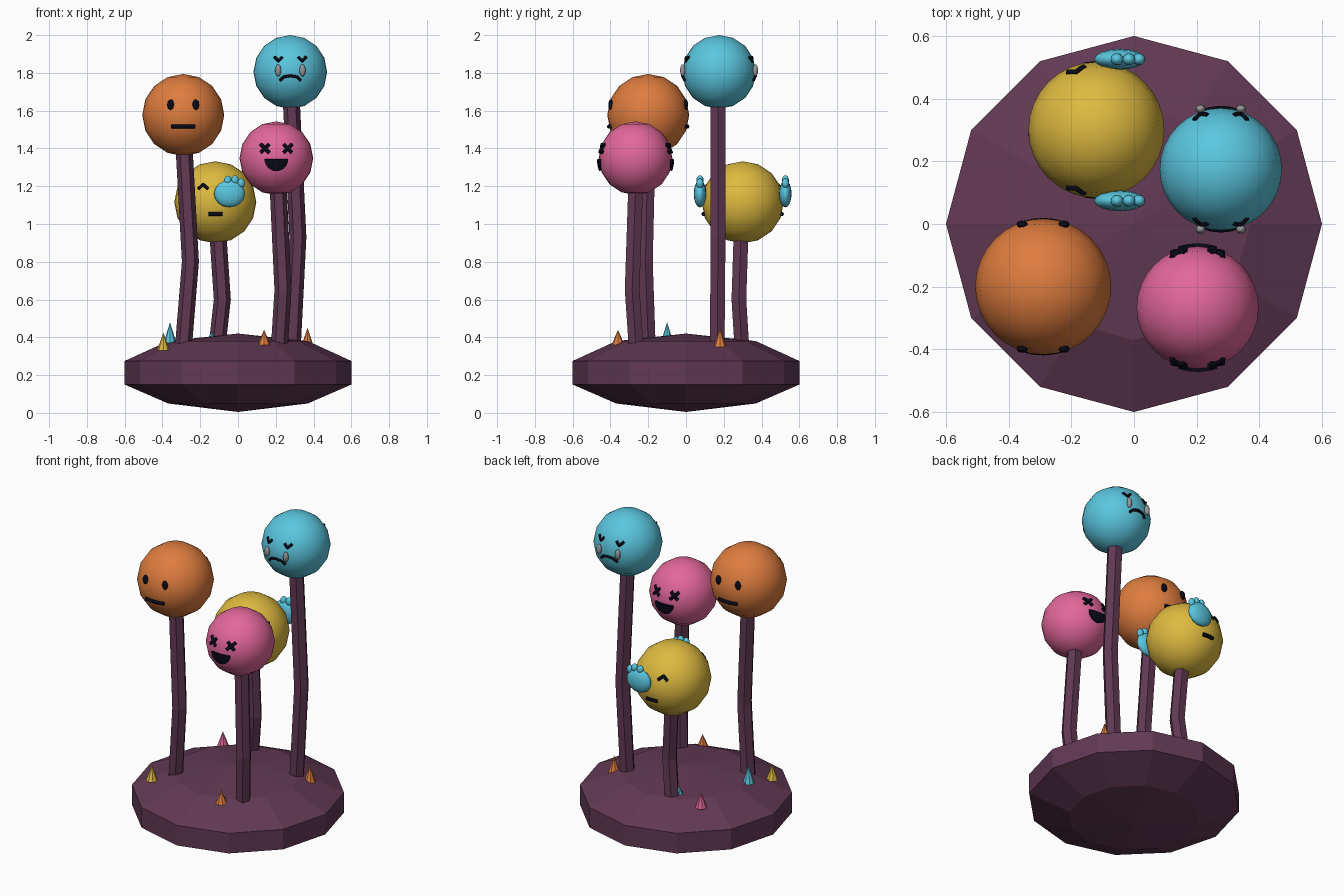
import bpy, bmesh, math
from mathutils import Vector, Matrix

cube = bpy.data.objects.get("Cube")
if cube:
    bpy.data.objects.remove(cube, do_unlink=True)


def material(name, rgb):
    lin = [((c / 255 + 0.055) / 1.055) ** 2.4 if c > 10 else c / 255 / 12.92 for c in rgb]
    m = bpy.data.materials.new(name)
    m.use_nodes = True
    m.diffuse_color = (*lin, 1)
    bsdf = next(n for n in m.node_tree.nodes if n.type == 'BSDF_PRINCIPLED')
    bsdf.inputs["Base Color"].default_value = (*lin, 1)
    return m


PLUM = material("plum", (98, 57, 84))
ORANGE = material("orange", (222, 124, 62))
PINK = material("pink", (226, 103, 153))
YELLOW = material("yellow", (222, 186, 64))
CYAN = material("cyan", (90, 198, 223))
INK = material("ink", (10, 10, 24))
GREY = material("tear_grey", (152, 152, 156))


def finish(name, bm, mat, smooth=False):
    bmesh.ops.recalc_face_normals(bm, faces=bm.faces[:])
    for f in bm.faces:
        f.smooth = smooth
    me = bpy.data.meshes.new(name)
    bm.to_mesh(me)
    bm.free()
    me.materials.append(mat)
    ob = bpy.data.objects.new(name, me)
    bpy.context.collection.objects.link(ob)
    return ob


def ellipsoid(name, centre, radii, mat, seg=16, rings=8):
    bm = bmesh.new()
    m = Matrix.Translation(centre) @ Matrix.Diagonal((*radii, 1))
    bmesh.ops.create_uvsphere(bm, u_segments=seg, v_segments=rings, radius=1, matrix=m)
    return finish(name, bm, mat, True)


def loft(name, rings, sides, mat):
    """Skin a stack of (centre, radius) rings and cap both ends."""
    bm = bmesh.new()
    loops = []
    for c, r in rings:
        angles = [math.tau * i / sides for i in range(sides)]
        loops.append([bm.verts.new(Vector(c) + Vector((r * math.cos(a), r * math.sin(a), 0)))
                      for a in angles])
    for lo, hi in zip(loops, loops[1:]):
        for i in range(sides):
            j = (i + 1) % sides
            bm.faces.new((lo[i], lo[j], hi[j], hi[i]))
    for loop, (c, r), in ((loops[0], rings[0]), (loops[-1], rings[-1])):
        bm.faces.new(loop)
    bmesh.ops.remove_doubles(bm, verts=bm.verts[:], dist=1e-5)
    return finish(name, bm, mat)


def on_ball(ball, side, u, v, lift=0.0):
    """Point on the ball at offset u across and v up, on the front (-1) or back (1)."""
    c, r = ball
    y = math.sqrt(max(r * r - u * u - v * v, 0)) * side
    d = Vector((u, y, v))
    return Vector(c) + d * ((r + lift) / r)


def stroke(name, ball, side, pts, width=0.010):
    """Thick drawn line that hugs the ball."""
    path = []
    for (a, b), (c, d) in zip(pts, pts[1:]):
        path += [(a + (c - a) * t / 4, b + (d - b) * t / 4) for t in range(4)]
    path.append(pts[-1])
    cu = bpy.data.curves.new(name, 'CURVE')
    cu.dimensions = '3D'
    cu.bevel_depth = width
    cu.bevel_resolution = 1
    cu.use_fill_caps = True
    sp = cu.splines.new('POLY')
    sp.points.add(len(path) - 1)
    for p, (u, v) in zip(sp.points, path):
        p.co = (*on_ball(ball, side, u, v), 1)
    tmp = bpy.data.objects.new(name + "_path", cu)
    bpy.context.collection.objects.link(tmp)
    dg = bpy.context.evaluated_depsgraph_get()
    me = bpy.data.meshes.new_from_object(tmp.evaluated_get(dg))
    bpy.data.objects.remove(tmp, do_unlink=True)
    me.materials.clear()
    me.materials.append(INK)
    bpy.context.collection.objects.link(bpy.data.objects.new(name, me))


def open_mouth(name, ball, side, radius, drop):
    """Half-disc mouth curved over the ball."""
    bm = bmesh.new()
    n = 12
    rows = []
    for k in range(5):
        s = radius * k / 4
        rows.append([bm.verts.new(on_ball(ball, side, s * math.cos(a), drop - s * math.sin(a), 0.004))
                     for a in (math.pi * i / n for i in range(n + 1))])
    for lo, hi in zip(rows, rows[1:]):
        for i in range(n):
            bm.faces.new((lo[i], lo[i + 1], hi[i + 1], hi[i]))
    bmesh.ops.remove_doubles(bm, verts=bm.verts[:], dist=1e-5)
    ob = finish(name, bm, INK)
    mod = ob.modifiers.new("thickness", 'SOLIDIFY')
    mod.thickness = 0.012
    mod.offset = 0


# Faceted base
loft("base", [((0, 0, z), r) for r, z in
              ((0, 0.005), (0.37, 0.05), (0.6, 0.15), (0.6, 0.275), (0.37, 0.38), (0, 0.42))], 12, PLUM)

# Balls: centre, radius
orange = ((-0.29, -0.2, 1.577), 0.217)
pink = ((0.203, -0.267, 1.348), 0.195)
yellow = ((-0.12, 0.3, 1.115), 0.217)
cyan = ((0.277, 0.175, 1.805), 0.195)
for name, (c, r), mat in (("orange", orange, ORANGE), ("pink", pink, PINK),
                          ("yellow", yellow, YELLOW), ("cyan", cyan, CYAN)):
    ellipsoid(name + "_ball", c, (r, r, r), mat, 32, 8)

# Bent hexagonal stems: bottom, bend, top
stems = {
    "orange_stem": ((-0.288, -0.2, 0.36), (-0.252, -0.215, 0.8), (-0.288, -0.2, 1.45)),
    "pink_stem": ((0.22, -0.265, 0.36), (0.238, -0.285, 0.65), (0.21, -0.265, 1.25)),
    "yellow_stem": ((-0.11, 0.295, 0.36), (-0.083, 0.28, 0.6), (-0.11, 0.293, 1.0)),
    "cyan_stem": ((0.288, 0.165, 0.36), (0.317, 0.17, 0.93), (0.28, 0.17, 1.7)),
}
for name, pts in stems.items():
    loft(name, [(p, 0.045) for p in pts], 6, PLUM)

# Small spikes on the base: x, y, bottom, tip
spikes = ((-0.36, -0.1, 0.37, 0.48, CYAN), (-0.395, -0.283, 0.33, 0.425, YELLOW),
          (0.138, -0.36, 0.36, 0.44, ORANGE), (0.368, 0.18, 0.35, 0.45, ORANGE),
          (-0.305, 0.287, 0.35, 0.44, PINK), (-0.14, 0.27, 0.36, 0.435, CYAN))
for i, (x, y, z0, z1, mat) in enumerate(spikes):
    loft(f"spike_{i + 1}", [((x, y, z0), 0.034), ((x, y, z1), 0)], 8, mat)

# Faces, the same on the front and the back
for side, tag in ((-1, "front"), (1, "back")):
    for s, lr in ((-1, "right"), (1, "left")):
        # Orange: oval eyes
        ellipsoid(f"{tag}_orange_eye_{lr}", on_ball(orange, side, s * 0.067, 0.055),
                  (0.018, 0.012, 0.028), INK, 12, 8)
        # Pink: crossed eyes
        for k in (-1, 1):
            stroke(f"{tag}_pink_cross_{lr}_{k + 2}", pink, side,
                   [(s * 0.06 - 0.022, 0.052 - k * 0.022), (s * 0.06 + 0.022, 0.052 + k * 0.022)])
        # Cyan: pinched eyes and tears
        stroke(f"{tag}_cyan_eye_{lr}", cyan, side,
               [(s * 0.063 - 0.021, 0.08), (s * 0.063, 0.057), (s * 0.063 + 0.021, 0.08)], 0.008)
        ellipsoid(f"{tag}_tear_{lr}", on_ball(cyan, side, s * 0.062, 0.008, 0.008),
                  (0.016, 0.014, 0.032), GREY, 12, 8)
    stroke(f"{tag}_orange_mouth", orange, side, [(-0.062, -0.061), (0.062, -0.061)], 0.011)
    open_mouth(f"{tag}_pink_mouth", pink, side, 0.06, -0.005)
    stroke(f"{tag}_cyan_mouth", cyan, side,
           [(-0.055, -0.045), (-0.035, -0.026), (0, -0.02), (0.035, -0.026), (0.055, -0.045)], 0.008)
    # Yellow: raised brow eye and short mouth
    stroke(f"{tag}_yellow_eye", yellow, side, [(-0.092, 0.07), (-0.065, 0.095), (-0.038, 0.07)], 0.009)
    stroke(f"{tag}_yellow_mouth", yellow, side, [(-0.036, -0.062), (0.036, -0.062)], 0.011)
    # Hand over the other eye
    hy = yellow[0][1] + side * 0.226
    ellipsoid(f"{tag}_palm", (-0.045, hy, 1.16), (0.082, 0.033, 0.072), CYAN)
    for i, (x, z) in enumerate(((-0.054, 1.23), (-0.016, 1.232), (0.016, 1.215))):
        ellipsoid(f"{tag}_finger_{i + 1}", (x, hy, z), (0.02, 0.019, 0.026), CYAN, 12, 8)
